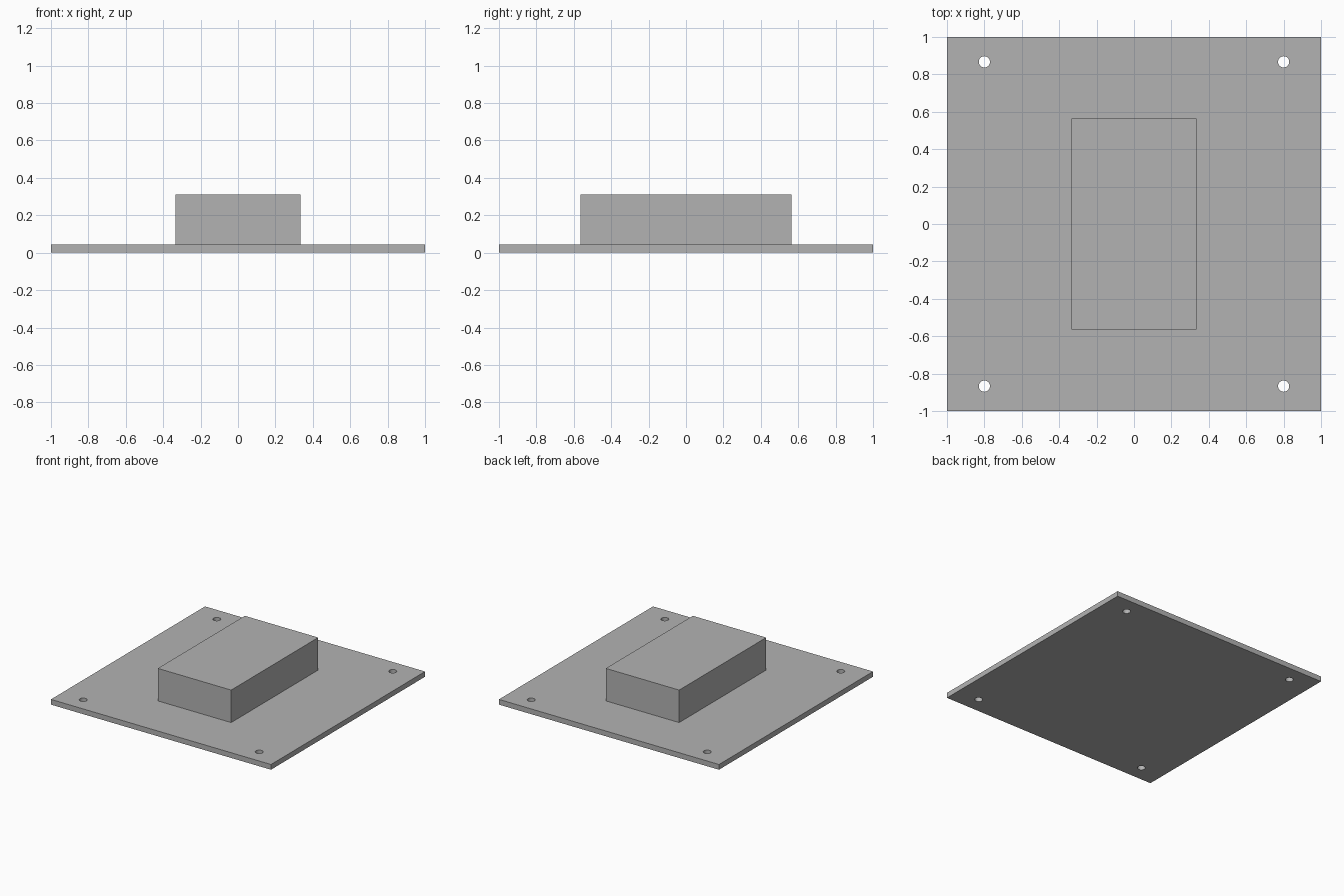
import bpy

default_cube = bpy.data.objects.get("Cube")
if default_cube:
    bpy.data.objects.remove(default_cube, do_unlink=True)

PLATE_TOP = 0.043
BLOCK_TOP = 0.31
HOLE_X, HOLE_Y, HOLE_RADIUS = 0.8, 0.867, 0.03

grey = bpy.data.materials.new("plain grey")
grey.use_nodes = True
colour = (0.45, 0.45, 0.45, 1)
grey.diffuse_color = colour
grey.node_tree.nodes["Principled BSDF"].inputs["Base Color"].default_value = colour


def box(name, width, depth, bottom, top):
    bpy.ops.mesh.primitive_cube_add(size=1, location=(0, 0, (bottom + top) / 2))
    obj = bpy.context.object
    obj.name = name
    obj.scale = (width, depth, top - bottom)
    bpy.ops.object.transform_apply(location=True, rotation=False, scale=True)
    obj.data.materials.append(grey)
    return obj


# Square base plate and the raised central block
plate = box("base_plate", 2, 2, 0, PLATE_TOP)
block = box("raised_block", 0.667, 1.13, PLATE_TOP, BLOCK_TOP)

# Round screw hole near each corner, cut through the plate
for x in (-HOLE_X, HOLE_X):
    for y in (-HOLE_Y, HOLE_Y):
        bpy.ops.mesh.primitive_cylinder_add(
            vertices=32, radius=HOLE_RADIUS, depth=0.2, location=(x, y, PLATE_TOP / 2))
        cutter = bpy.context.object
        cutter.name = "hole_cutter"
        cutter.hide_render = True
        cutter.data.materials.append(grey)
        cut = plate.modifiers.new("screw hole", "BOOLEAN")
        cut.operation = "DIFFERENCE"
        cut.solver = "EXACT"
        cut.object = cutter
        bpy.context.view_layer.objects.active = plate
        bpy.ops.object.modifier_apply(modifier=cut.name)
        bpy.data.objects.remove(cutter, do_unlink=True)

# Smooth hole walls with crisp rims
bpy.ops.object.select_all(action="DESELECT")
plate.select_set(True)
bpy.context.view_layer.objects.active = plate
bpy.ops.object.shade_smooth_by_angle()
